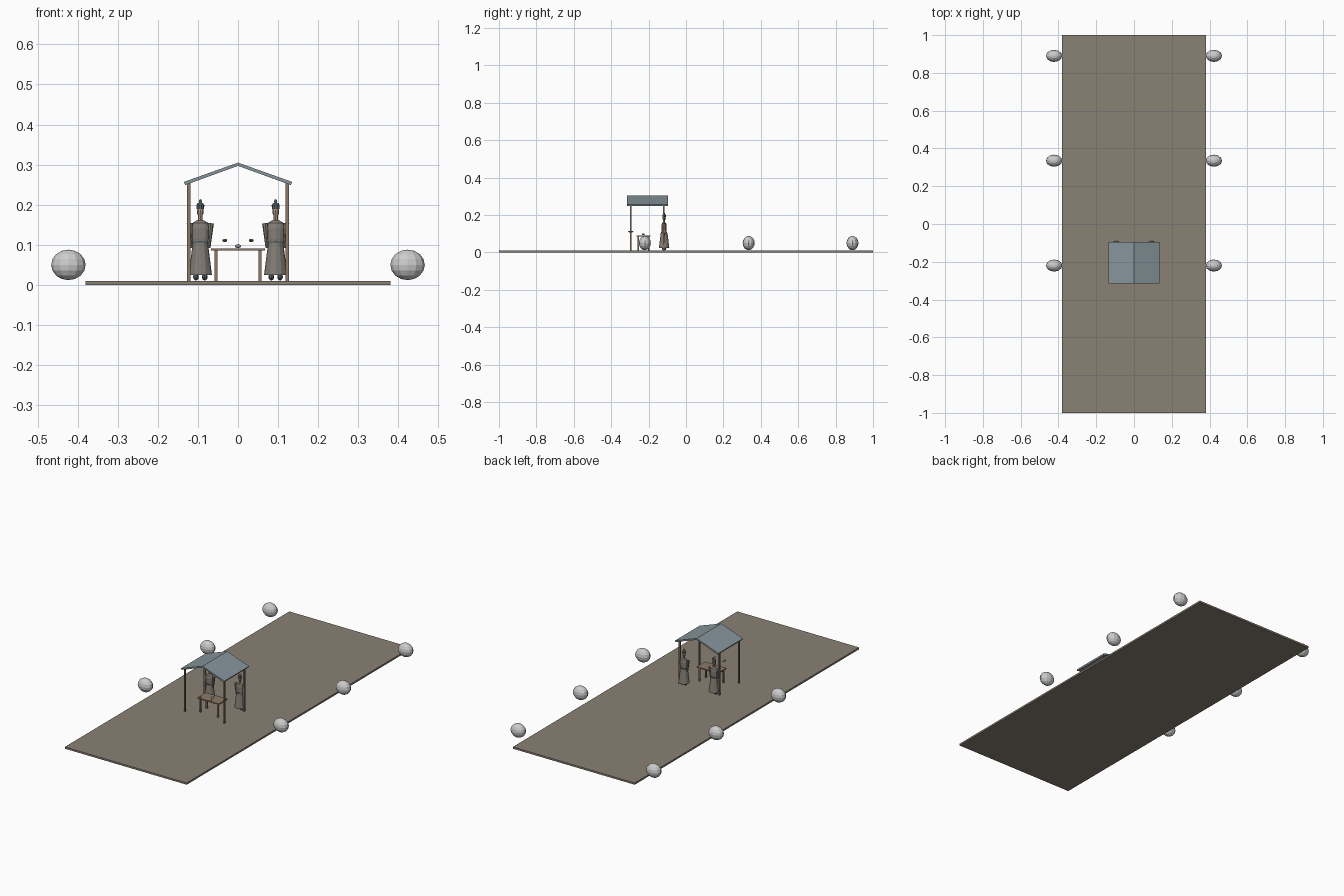
import bpy, bmesh
from math import radians
from mathutils import Matrix, Vector

if "Cube" in bpy.data.objects:
    bpy.data.objects.remove(bpy.data.objects["Cube"])


def mat(name, rgb):
    m = bpy.data.materials.new(name)
    m.diffuse_color = (*rgb, 1)
    m.use_nodes = True
    m.node_tree.nodes["Principled BSDF"].inputs["Base Color"].default_value = m.diffuse_color
    return m


EARTH = mat("earth", (0.25, 0.22, 0.175))
WOOD = mat("wood", (0.27, 0.19, 0.13))
TILE = mat("roof_tile", (0.24, 0.30, 0.33))
CLOTH = mat("cloth", (0.23, 0.21, 0.18))
SKIN = mat("skin", (0.42, 0.30, 0.22))
DARK = mat("dark_cloth", (0.10, 0.13, 0.15))


def finish(name, bm, material=None):
    bmesh.ops.recalc_face_normals(bm, faces=bm.faces)
    me = bpy.data.meshes.new(name)
    bm.to_mesh(me)
    bm.free()
    ob = bpy.data.objects.new(name, me)
    bpy.context.collection.objects.link(ob)
    if material:
        me.materials.append(material)
    return ob


def box(name, c, size, material=None):
    bm = bmesh.new()
    bmesh.ops.create_cube(bm, size=1, matrix=Matrix.Translation(c) @ Matrix.Diagonal((*size, 1)))
    return finish(name, bm, material)


def ball(name, c, r, material=None, seg=12, rings=8):
    bm = bmesh.new()
    bmesh.ops.create_uvsphere(bm, u_segments=seg, v_segments=rings, radius=1,
                              matrix=Matrix.Translation(c) @ Matrix.Diagonal((*r, 1)))
    return finish(name, bm, material)


def lathe(name, x, y, rings, material, depth=1.0, seg=12):
    """Stack of (radius, z) rings, squashed in y by depth, closed at both ends."""
    from math import cos, sin, tau
    bm = bmesh.new()
    loops = [[bm.verts.new((x + r * cos(tau * i / seg), y + depth * r * sin(tau * i / seg), z))
              for i in range(seg)] for r, z in rings]
    for a, b in zip(loops, loops[1:]):
        for i in range(seg):
            j = (i + 1) % seg
            bm.faces.new((a[i], a[j], b[j], b[i]))
    bm.faces.new(loops[0])
    bm.faces.new(loops[-1])
    return finish(name, bm, material)


def cone(name, p, q, r1, r2, material, seg=8):
    p, q = Vector(p), Vector(q)
    d = q - p
    bm = bmesh.new()
    m = Matrix.Translation((p + q) / 2) @ d.to_track_quat('Z', 'Y').to_matrix().to_4x4()
    bmesh.ops.create_cone(bm, cap_ends=True, segments=seg, radius1=r1, radius2=r2,
                          depth=d.length, matrix=m)
    return finish(name, bm, material)


# road slab
box("road", (0, 0, 0.005), (0.76, 2, 0.01), EARTH)

# boulders along both edges
for s in (-1, 1):
    for y in (-0.22, 0.335, 0.89):
        ball("boulder", (s * 0.423, y, 0.05), (0.043, 0.032, 0.038))

# pavilion posts
for s in (-1, 1):
    for y in (-0.296, -0.12):
        box("post", (s * 0.123, y, 0.132), (0.008, 0.008, 0.245), WOOD)

# gabled roof, two sloping slabs
for s in (-1, 1):
    bm = bmesh.new()
    prof = [(0, 0.305), (0.135, 0.257), (0.132, 0.249), (0, 0.297)]
    f = bm.faces.new([bm.verts.new((s * x, -0.315, z)) for x, z in prof])
    ext = bmesh.ops.extrude_face_region(bm, geom=[f])
    bmesh.ops.translate(bm, vec=(0, 0.22, 0),
                        verts=[v for v in ext["geom"] if isinstance(v, bmesh.types.BMVert)])
    finish("roof_slope", bm, TILE)

# table with legs and small wares
box("table_top", (0, -0.228, 0.0885), (0.134, 0.075, 0.006), WOOD)
for s in (-1, 1):
    for y in (-0.256, -0.2):
        box("table_leg", (s * 0.055, y, 0.048), (0.008, 0.008, 0.076), WOOD)
    ball("hanging_ware", (s * 0.033, -0.295, 0.111), (0.006, 0.015, 0.004), WOOD, 8, 6)
ball("bowl", (0, -0.228, 0.097), (0.008, 0.008, 0.005), None, 10, 6)

# two robed attendants
for s in (-1, 1):
    x, y = s * 0.094, -0.117
    lathe("robe_skirt", x, y, [(0.029, 0.025), (0.024, 0.065), (0.019, 0.105)], CLOTH, 0.95)
    lathe("robe_torso", x, y, [(0.019, 0.1), (0.022, 0.115), (0.023, 0.142),
                               (0.019, 0.155), (0.007, 0.162)], CLOTH, 0.6)
    lathe("belt", x, y, [(0.0205, 0.102), (0.0205, 0.108)], DARK, 0.8)
    lathe("neck", x, y, [(0.006, 0.158), (0.006, 0.175)], SKIN, 1, 8)
    ball("head", (x, y, 0.183), (0.009, 0.009, 0.013), SKIN, 10, 8)
    lathe("hat", x, y, [(0.0095, 0.19), (0.01, 0.199), (0.006, 0.205)], DARK, 1, 10)
    ball("hat_knob", (x, y, 0.208), (0.004, 0.004, 0.006), TILE, 8, 6)
    for t in (-1, 1):
        cone("sleeve", (x + t * 0.026, y, 0.154), (x + t * 0.021, y, 0.092), 0.008, 0.004, CLOTH)
        ball("shoe", (x + t * 0.011, y, 0.02), (0.007, 0.012, 0.009), DARK, 8, 6)
